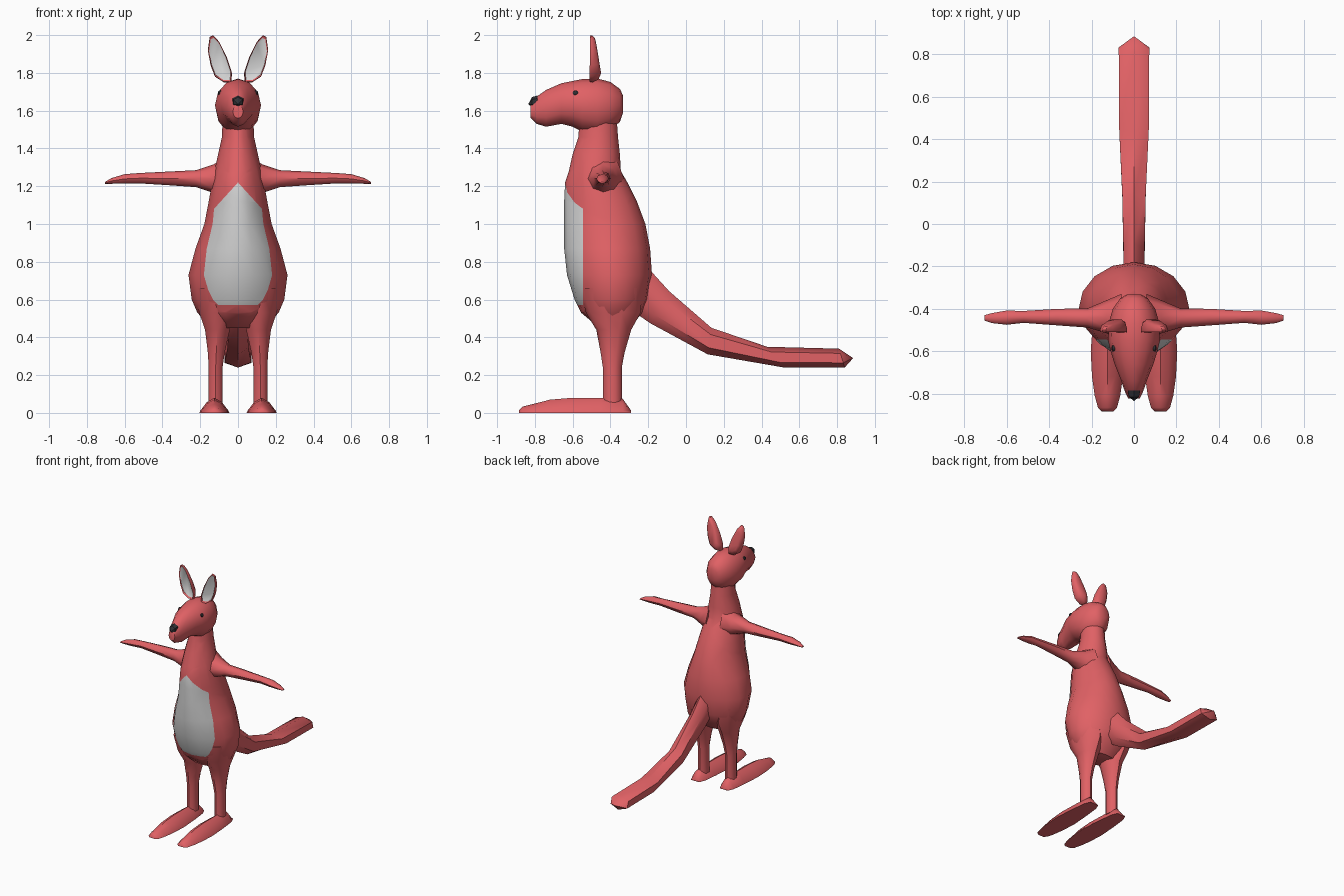
import bpy, bmesh, math
from mathutils import Vector


def material(name, rgb):
    m = bpy.data.materials.new(name)
    m.diffuse_color = (*rgb, 1)
    return m


RED = material("red fur", (0.75, 0.12, 0.13))
PALE = material("pale fur", (0.66, 0.66, 0.66))
DARK = material("dark", (0.03, 0.03, 0.035))


def finish(name, bm, mats, angle=45):
    bmesh.ops.recalc_face_normals(bm, faces=bm.faces)
    me = bpy.data.meshes.new(name)
    bm.to_mesh(me)
    bm.free()
    ob = bpy.data.objects.new(name, me)
    bpy.context.collection.objects.link(ob)
    for m in mats:
        me.materials.append(m)
    bpy.ops.object.select_all(action='DESELECT')
    ob.select_set(True)
    bpy.context.view_layer.objects.active = ob
    bpy.ops.object.shade_smooth_by_angle(angle=math.radians(angle))
    return ob


def skin(rings, tip=None):
    """Bridge equal rings of points; the far end closes on a tip if given."""
    bm = bmesh.new()
    vs = [[bm.verts.new(p) for p in r] for r in rings]
    n = len(vs[0])
    for a, b in zip(vs, vs[1:]):
        for i in range(n):
            j = (i + 1) % n
            bm.faces.new((a[i], a[j], b[j], b[i]))
    bm.faces.new(vs[0])
    if tip is None:
        bm.faces.new(vs[-1])
    else:
        t = bm.verts.new(tip)
        for i in range(n):
            bm.faces.new((vs[-1][i], vs[-1][(i + 1) % n], t))
    return bm


def oval(c, u, v, n):
    """Ring with its first point along v."""
    c, u, v = Vector(c), Vector(u), Vector(v)
    return [c + u * math.sin(2 * math.pi * i / n) + v * math.cos(2 * math.pi * i / n)
            for i in range(n)]


# Torso and neck: height, front y, back y, half width
torso = [(0.45, -0.46, -0.30, 0.14), (0.53, -0.555, -0.23, 0.215), (0.60, -0.59, -0.20, 0.245),
         (0.73, -0.63, -0.18, 0.262), (0.87, -0.645, -0.19, 0.225), (1.0, -0.645, -0.215, 0.178),
         (1.12, -0.645, -0.26, 0.155), (1.22, -0.64, -0.31, 0.137), (1.28, -0.62, -0.345, 0.125),
         (1.37, -0.60, -0.35, 0.105), (1.46, -0.57, -0.36, 0.085), (1.60, -0.56, -0.37, 0.08)]
rings = []
for z, f, b, w in torso:
    ring = oval((0, (f + b) / 2, z), (w, 0, 0), (0, (b - f) / 2, 0), 16)
    for p in ring:  # the chest is a little narrower than the back
        p.x *= 1 - 0.16 * max(0, ((f + b) / 2 - p.y) / ((b - f) / 2))
    rings.append(ring)
bm = skin(rings)
# Belly patch cut into the torso
for co, no in [((0, -0.545, 0), (0, 1, 0)), ((0, 0, 0.57), (0, 0, 1)),
               ((0, 0, 1.22), (1.1, 0, 1)), ((0, 0, 1.22), (-1.1, 0, 1))]:
    bmesh.ops.bisect_plane(bm, geom=bm.verts[:] + bm.edges[:] + bm.faces[:],
                           plane_co=co, plane_no=no, dist=1e-4)
for f in bm.faces:
    c = f.calc_center_median()
    if c.y < -0.545 and 0.57 < c.z < 1.22 - 1.1 * abs(c.x):
        f.material_index = 1
finish("torso", bm, [RED, PALE])

# Head: y, bottom, top, half width
head = [(-0.333, 1.59, 1.68, 0.035), (-0.35, 1.54, 1.715, 0.065), (-0.40, 1.50, 1.752, 0.10),
        (-0.47, 1.47, 1.77, 0.12), (-0.55, 1.49, 1.767, 0.122), (-0.60, 1.515, 1.757, 0.11),
        (-0.66, 1.53, 1.745, 0.092), (-0.74, 1.515, 1.71, 0.06), (-0.79, 1.53, 1.675, 0.043),
        (-0.822, 1.56, 1.63, 0.027)]
finish("head", skin([oval((0, y, (b + t) / 2), (w, 0, 0), (0, 0, (t - b) / 2), 12)
                     for y, b, t, w in head]), [RED])

# Nose
finish("nose", skin([oval((0, -0.785, 1.65), (0.034, 0, 0), (0, 0, 0.031), 6),
                     oval((0, -0.815, 1.645), (0.027, 0, 0), (0, 0, 0.027), 6)],
                    tip=(0, -0.835, 1.635)), [DARK], 30)

# Tail: centre y, z, half width, half thickness direction (y, z)
tail = [(-0.30, 0.70, 0.05, 0.07, 0.10), (-0.14, 0.56, 0.05, 0.05, 0.085),
        (0.125, 0.38, 0.055, 0.01, 0.07), (0.475, 0.295, 0.07, -0.045, 0.055),
        (0.825, 0.29, 0.072, -0.015, 0.05)]
finish("tail", skin([oval((0, y, z), (w / 0.866, 0, 0), (0, ty, tz), 6)
                     for y, z, w, ty, tz in tail], tip=(0, 0.885, 0.29)), [RED])

# Section tables for the paired limbs
arm = [(0.06, -0.54, -0.33, 1.13, 1.36), (0.13, -0.515, -0.36, 1.165, 1.315),
       (0.22, -0.488, -0.398, 1.195, 1.285), (0.36, -0.478, -0.40, 1.205, 1.278),
       (0.52, -0.466, -0.41, 1.215, 1.27), (0.60, -0.475, -0.408, 1.214, 1.264),
       (0.67, -0.467, -0.42, 1.213, 1.243), (0.705, -0.455, -0.43, 1.213, 1.222)]
# z, inner x, outer x, front y, back y
leg = [(0.04, 0.08, 0.157, -0.44, -0.34), (0.24, 0.08, 0.157, -0.44, -0.34),
       (0.32, 0.068, 0.162, -0.452, -0.325), (0.44, 0.04, 0.178, -0.475, -0.29),
       (0.53, 0.02, 0.21, -0.53, -0.24), (0.66, 0.02, 0.235, -0.56, -0.23)]
# y, half width, height
foot = [(-0.29, 0.035, 0.012), (-0.335, 0.055, 0.075), (-0.45, 0.068, 0.08), (-0.60, 0.079, 0.08),
        (-0.72, 0.073, 0.07), (-0.81, 0.06, 0.047), (-0.865, 0.045, 0.033), (-0.885, 0.025, 0.012)]
# Ear outline x, z
ear = [(0.035, 1.75), (0.032, 1.80), (0.06, 1.885), (0.10, 1.965), (0.132, 2.0), (0.15, 1.99),
       (0.16, 1.92), (0.145, 1.84), (0.122, 1.78), (0.075, 1.75)]

for s, side in ((1, "left"), (-1, "right")):
    finish(side + "_arm", skin([oval((s * x, (a + b) / 2, (c + d) / 2), (0, (b - a) / 2, 0),
                                     (0, 0, (d - c) / 2), 8) for x, a, b, c, d in arm]), [RED])
    finish(side + "_leg", skin([oval((s * (a + b) / 2, (c + d) / 2, z), (s * (b - a) / 2, 0, 0),
                                     (0, (d - c) / 2, 0), 10) for z, a, b, c, d in leg]), [RED])
    # Foot: flat sole under a ridged top
    profile = [(-1, 0), (-0.95, 0.14), (-0.5, 0.72), (0, 1), (0.5, 0.72), (0.95, 0.14), (1, 0)]
    finish(side + "_foot", skin([[(s * (0.125 + w * u), y, h * v) for u, v in profile]
                                 for y, w, h in foot]), [RED], 50)

    # Ear: round back, thin red rim, pale inner face
    def contour(k, y):
        pts = []
        for x, z in ear:
            cx, cz = 0.098, 1.87
            lean = (1 - (z - 1.75) / 0.25) * (y + 0.505) * 0.8
            pts.append((s * (cx + (x - cx) * k), y + lean, cz + (z - cz) * k))
        return pts
    bm = skin([contour(0.6, -0.474), contour(0.88, -0.482), contour(1.0, -0.500),
               contour(0.97, -0.508), contour(0.89, -0.503)])
    bm.faces.ensure_lookup_table()
    bm.faces[-1].material_index = 1
    finish(side + "_ear", bm, [RED, PALE], 50)

    # Eye: flattened bead on the side of the head
    finish(side + "_eye", skin([oval((s * x, -0.585, 1.694), (0, r, 0), (0, 0, r * 0.85), 8)
                                for x, r in ((0.085, 0.016), (0.101, 0.015), (0.105, 0.008))]), [DARK])
